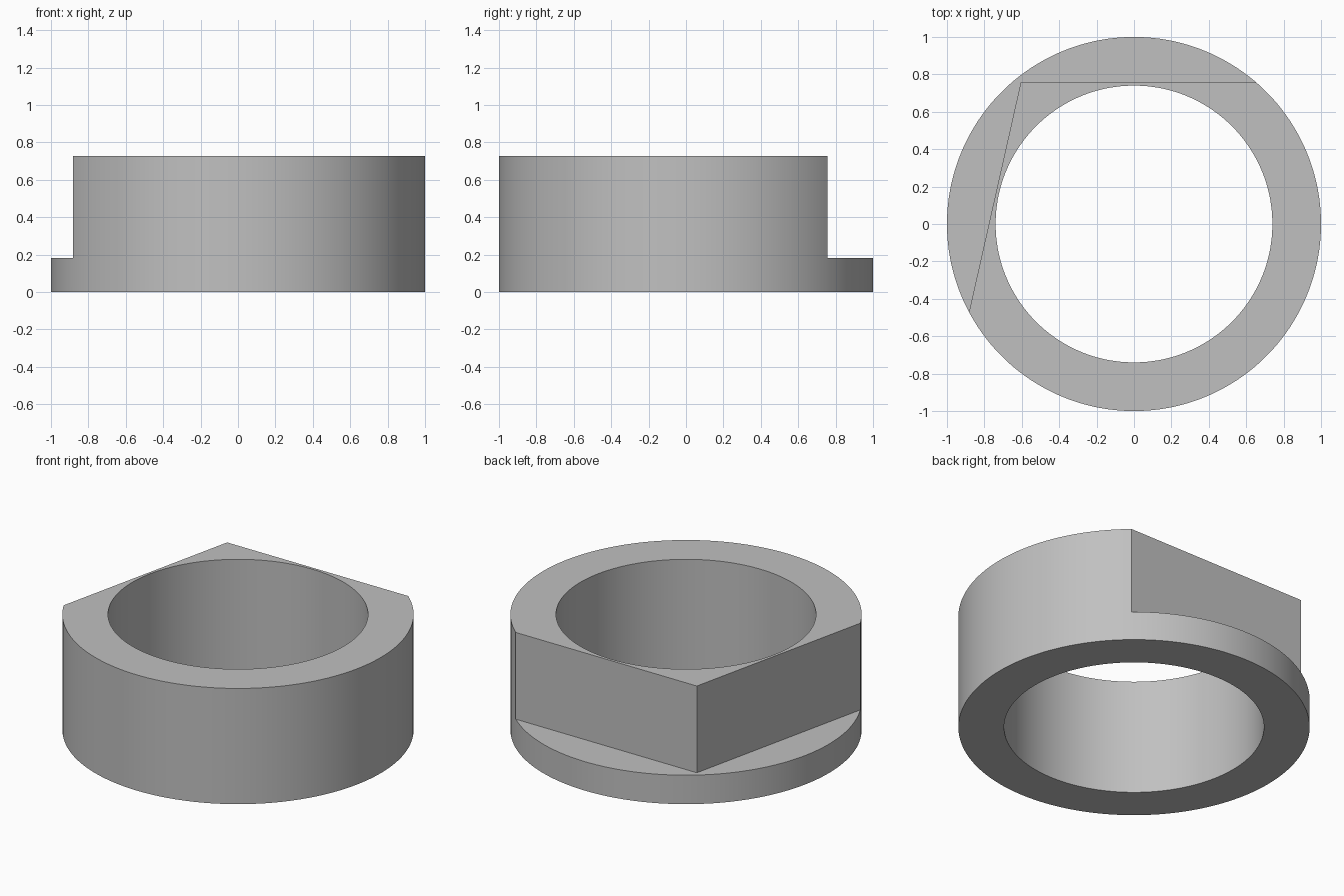
import bpy
import bmesh
from math import radians, acos, cos, sin, tau

old = bpy.data.objects.get("Cube")
if old:
    bpy.data.objects.remove(old, do_unlink=True)

BORE, RIM = 0.74, 1.0
STEP, HEIGHT = 0.182, 0.727
FLAT = 0.757                                  # distance of both flats from the axis
NORMALS = [radians(90), radians(167.3)]       # directions the flats face
SEGMENTS = 180

# Plain grey material
grey = bpy.data.materials.new("plain_grey")
grey.use_nodes = True
colour = (0.53, 0.53, 0.53, 1)
grey.diffuse_color = colour
grey.node_tree.nodes["Principled BSDF"].inputs["Base Color"].default_value = colour


def upper_radius(a):
    """Radius of the upper body, limited by the flats."""
    limits = [FLAT / cos(a - n) for n in NORMALS if cos(a - n) > 0.1]
    return min([RIM] + limits)


# Regular angles plus the exact ends and shared corner of the flats
half = acos(FLAT / RIM)
corners = [NORMALS[0] - half, sum(NORMALS) / 2, NORMALS[1] + half]
angles = [tau * i / SEGMENTS for i in range(SEGMENTS)]
angles = [a for a in angles if all(abs(a - c) > 0.008 for c in corners)]
angles = sorted(angles + corners)

# Ring body: a stepped section swept round the axis
bm = bmesh.new()
rings = []
for a in angles:
    r = upper_radius(a)
    section = [(BORE, 0), (RIM, 0), (RIM, STEP), (r, STEP), (r, HEIGHT), (BORE, HEIGHT)]
    rings.append([bm.verts.new((p * cos(a), p * sin(a), z)) for p, z in section])
for i, ring in enumerate(rings):
    following = rings[(i + 1) % len(rings)]
    for j in range(len(ring)):
        k = (j + 1) % len(ring)
        bm.faces.new((ring[j], following[j], following[k], ring[k]))

# Close the ledge where the upper body is full width
bmesh.ops.remove_doubles(bm, verts=bm.verts, dist=0.0005)
bmesh.ops.recalc_face_normals(bm, faces=bm.faces)

mesh = bpy.data.meshes.new("ring_body")
bm.to_mesh(mesh)
bm.free()
mesh.materials.append(grey)
body = bpy.data.objects.new("ring_body", mesh)
bpy.context.collection.objects.link(body)

bpy.ops.object.select_all(action="DESELECT")
body.select_set(True)
bpy.context.view_layer.objects.active = body
bpy.ops.object.shade_smooth_by_angle(angle=radians(30))
